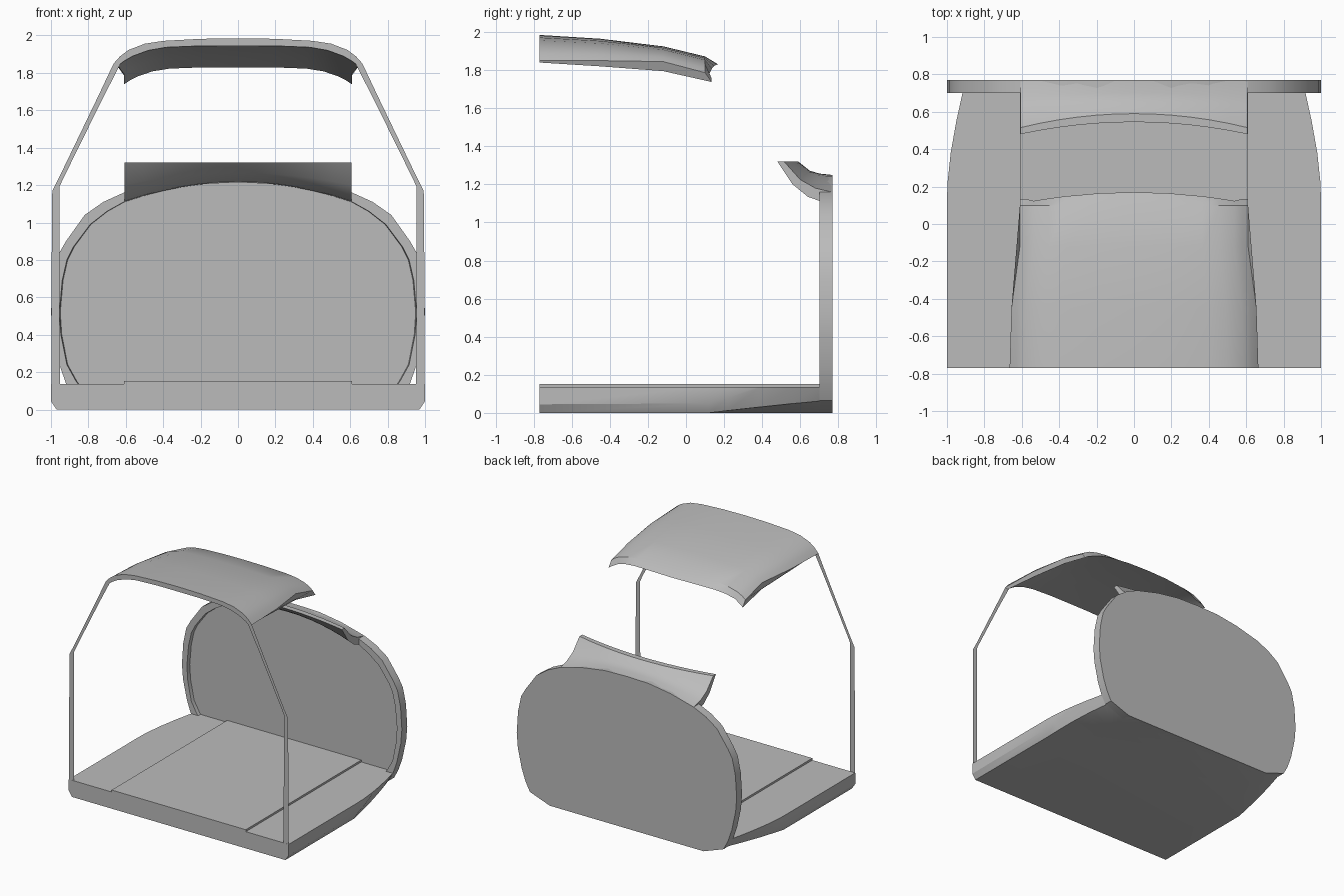
import bpy, bmesh, math

grey = bpy.data.materials.new("plain_grey")
grey.diffuse_color = (0.5, 0.5, 0.5, 1)


def finish(name, bm, angle=30, solid=True):
    if solid:
        bmesh.ops.recalc_face_normals(bm, faces=bm.faces[:])
    mesh = bpy.data.meshes.new(name)
    bm.to_mesh(mesh)
    bm.free()
    mesh.materials.append(grey)
    ob = bpy.data.objects.new(name, mesh)
    bpy.context.collection.objects.link(ob)
    bpy.ops.object.select_all(action='DESELECT')
    ob.select_set(True)
    bpy.context.view_layer.objects.active = ob
    bpy.ops.object.shade_smooth_by_angle(angle=math.radians(angle))
    return ob


def loft(name, sections, angle=30):
    """Join closed loops of equal length and cap both ends."""
    bm = bmesh.new()
    rings = [[bm.verts.new(p) for p in s] for s in sections]
    for a, b in zip(rings, rings[1:]):
        for i in range(len(a)):
            j = (i + 1) % len(a)
            bm.faces.new((a[i], a[j], b[j], b[i]))
    bm.faces.new(rings[0])
    bm.faces.new(rings[-1])
    return finish(name, bm, angle)


def mirrored(half):
    """Close a right-hand outline with its left-hand copy."""
    return half + [(-x, z) for x, z in reversed(half) if x > 1e-4]


# Floor slab: raised centre panel, sides taper and lift toward the back
floor = []
for y, bx, bz, cx, cz, tx in [
    (-0.77, 0.97, 0.0, 1.0, 0.045, 1.0),
    (0.12, 0.97, 0.0, 1.0, 0.05, 1.0),
    (0.22, 0.96, 0.012, 0.995, 0.08, 0.997),
    (0.38, 0.94, 0.03, 0.978, 0.13, 0.98),
    (0.55, 0.91, 0.048, 0.948, 0.131, 0.95),
    (0.70, 0.875, 0.062, 0.915, 0.131, 0.917),
    (0.755, 0.86, 0.066, 0.90, 0.131, 0.902),
]:
    half = [(0.7, 0.0), (bx, bz), (cx, cz), (tx, 0.137), (0.61, 0.137), (0.61, 0.153)]
    floor.append([(x, y, z) for x, z in mirrored(half)])
loft("floor_slab", floor)

# Back wall: rounded rim around a slightly recessed panel
outer = [(0, 1.25), (0.2, 1.245), (0.4, 1.215), (0.61, 1.16), (0.72, 1.11),
         (0.82, 1.04), (0.92, 0.9), (0.96, 0.83), (0.988, 0.7), (1.0, 0.52),
         (0.99, 0.4), (0.955, 0.24), (0.92, 0.14), (0.88, 0.065), (0.7, 0.0)]
inner = [(0, 1.215), (0.2, 1.205), (0.4, 1.175), (0.61, 1.11), (0.7, 1.06),
         (0.79, 0.99), (0.88, 0.87), (0.915, 0.80), (0.94, 0.69), (0.955, 0.52),
         (0.947, 0.4), (0.915, 0.24), (0.865, 0.15), (0.82, 0.09), (0.66, 0.03)]


def wall_loop(half, y, scale=1.0):
    return [(x * scale, y, z) for x, z in mirrored(half)]


loft("back_wall", [wall_loop(outer, 0.77), wall_loop(outer, 0.70),
                   wall_loop(inner, 0.70), wall_loop(inner, 0.73, 0.995)])

# Deflector: curved lip sweeping forward from the top of the back wall
centre = [(0.545, 1.32), (0.61, 1.265), (0.66, 1.232), (0.71, 1.215),
          (0.765, 1.25), (0.70, 1.257), (0.65, 1.272), (0.59, 1.32)]
side = [(0.48, 1.32), (0.56, 1.20), (0.64, 1.135), (0.71, 1.11),
        (0.765, 1.16), (0.68, 1.18), (0.60, 1.225), (0.515, 1.32)]
lip = []
for i in range(-6, 7):
    t = (i / 6) ** 2
    lip.append([(0.608 * i / 6, a[0] + (b[0] - a[0]) * t, a[1] + (b[1] - a[1]) * t)
                for a, b in zip(centre, side)])
loft("rear_deflector", lip)

# Roof: shell section (y, centre z, edge drop, half width, sweep), lofted across
top_rows = [(-0.77, 1.985, 0.135, 0.665, 0), (-0.45, 1.965, 0.115, 0.655, 0),
            (-0.12, 1.925, 0.08, 0.61, 0), (0.10, 1.872, 0.085, 0.61, 0.0)]
low_rows = [(0.17, 1.83, 0.092, 0.61, 0.06), (-0.12, 1.885, 0.09, 0.61, 0),
            (-0.45, 1.92, 0.10, 0.63, 0), (-0.77, 1.945, 0.105, 0.64, 0)]
roof = []
for s in (-1, -0.95, -0.88, -0.75, -0.6, -0.3, 0, 0.3, 0.6, 0.75, 0.88, 0.95, 1):
    top_drop = 0.25 * s ** 2 + 0.75 * s ** 8
    low_drop = abs(s) ** 5
    sweep = s * s if abs(s) < 0.9 else 0.6
    loop = [(w * s, y, z - d * top_drop) for y, z, d, w, k in top_rows]
    loop += [(w * s, y - k * sweep, z - d * low_drop) for y, z, d, w, k in low_rows]
    roof.append(loop)
loft("roof", roof)

# Front pillars: thin flat strips from the floor to the roof corners
out_edge = [(0.997, 0.137), (0.997, 0.7), (0.993, 1.17), (0.957, 1.24),
            (0.75, 1.67), (0.665, 1.85)]
in_edge = [(0.952, 0.137), (0.955, 0.7), (0.955, 1.19), (0.937, 1.23),
           (0.725, 1.66), (0.63, 1.845)]
for label, sx in (("right", 1), ("left", -1)):
    bm = bmesh.new()
    a = [bm.verts.new((sx * x, -0.769, z)) for x, z in out_edge]
    b = [bm.verts.new((sx * x, -0.769, z)) for x, z in in_edge]
    for i in range(len(a) - 1):
        quad = (b[i], a[i], a[i + 1], b[i + 1])
        bm.faces.new(quad if sx > 0 else quad[::-1])
    finish(label + "_front_pillar", bm, solid=False)
